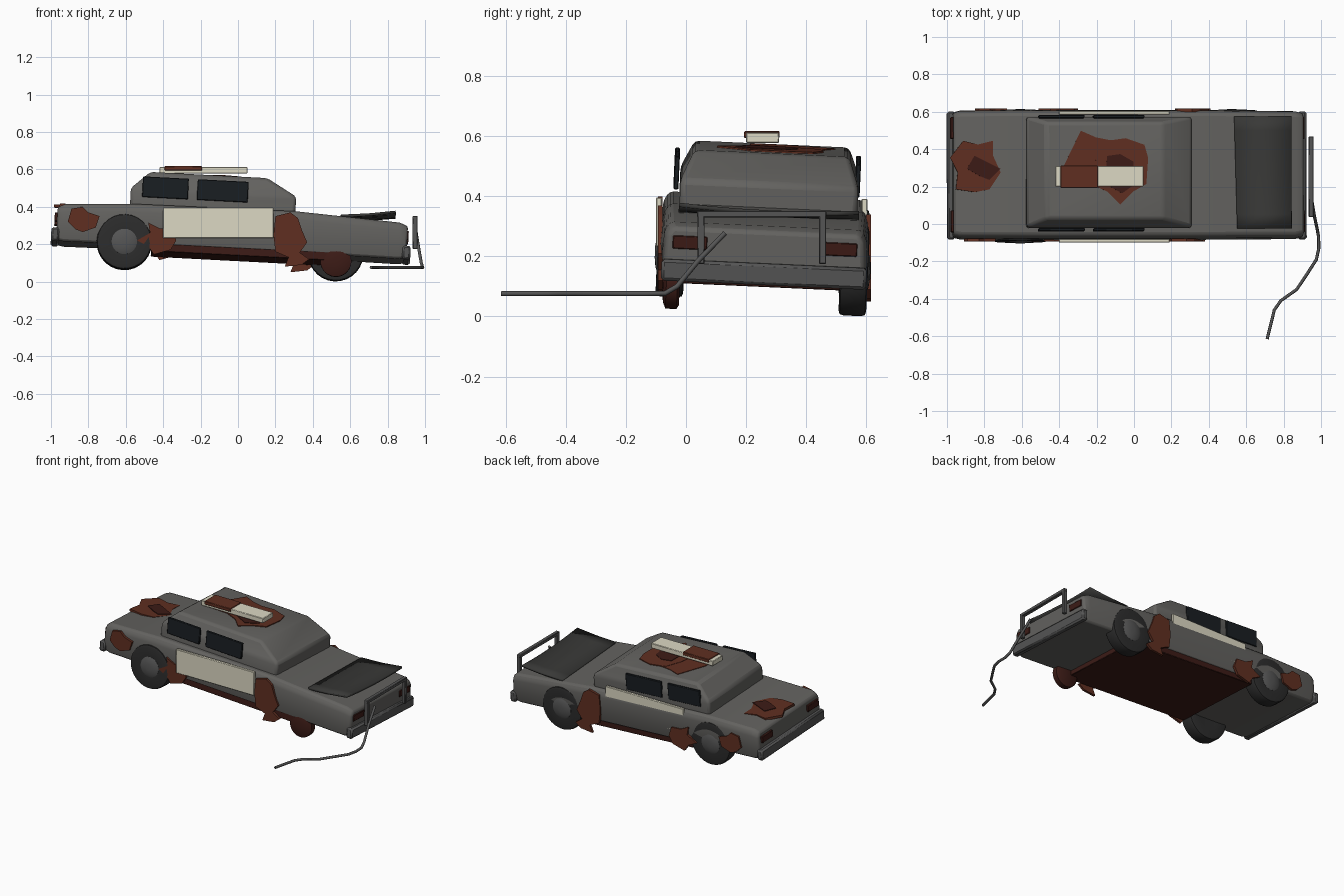
import bpy, bmesh, math
from mathutils import Matrix, Vector

if "Cube" in bpy.data.objects:
    bpy.data.objects.remove(bpy.data.objects["Cube"])

PIVOT = Vector((0, 0.262, 0.25))
# the wreck leans nose-down and toward its far side
TILT = (Matrix.Translation(PIVOT) @ Matrix.Rotation(math.radians(3), 4, 'Y')
        @ Matrix.Rotation(math.radians(-2.6), 4, 'X') @ Matrix.Translation(-PIVOT))
FLAT = Matrix.Identity(4)
CY = 0.262


def mat(name, r, g, b):
    m = bpy.data.materials.new(name)
    m.diffuse_color = (r, g, b, 1)
    m.use_nodes = True
    m.node_tree.nodes["Principled BSDF"].inputs["Base Color"].default_value = m.diffuse_color
    return m


PAINT = mat("faded_paint", 0.125, 0.122, 0.115)
TRIM = mat("trim", 0.09, 0.09, 0.09)
HOOD = mat("dark_panel", 0.04, 0.04, 0.038)
TYRE = mat("rubber", 0.025, 0.025, 0.025)
GLASS = mat("glass", 0.01, 0.013, 0.016)
RUST = mat("rust", 0.115, 0.028, 0.015)
DARK_RUST = mat("dark_rust", 0.045, 0.011, 0.008)
CREAM = mat("cream", 0.72, 0.69, 0.55)


def finish(name, bm, material, tilt=TILT, bevel=0, segs=2, smooth=True):
    bmesh.ops.recalc_face_normals(bm, faces=bm.faces)
    me = bpy.data.meshes.new(name)
    bm.to_mesh(me)
    bm.free()
    ob = bpy.data.objects.new(name, me)
    bpy.context.collection.objects.link(ob)
    me.materials.append(material)
    me.transform(tilt)
    if bevel:
        b = ob.modifiers.new("bevel", 'BEVEL')
        b.width, b.segments, b.limit_method = bevel, segs, 'ANGLE'
        b.angle_limit = math.radians(20)
    if smooth:
        bpy.ops.object.select_all(action='DESELECT')
        ob.select_set(True)
        bpy.context.view_layer.objects.active = ob
        bpy.ops.object.shade_smooth_by_angle(angle=math.radians(35))
    return ob


def box(name, x, y, z, material, tilt=TILT, bevel=0.003):
    bm = bmesh.new()
    bmesh.ops.create_cube(bm, size=1)
    for v in bm.verts:
        v.co = [(a + b) / 2 + c * (b - a) for (a, b), c in zip((x, y, z), v.co)]
    return finish(name, bm, material, tilt, bevel, 1)


def loft(name, rings, material, bevel, tilt=TILT):
    bm = bmesh.new()
    rows = [[bm.verts.new(p) for p in r] for r in rings]
    n = len(rows[0])
    for a, b in zip(rows, rows[1:]):
        for i in range(n):
            bm.faces.new((a[i], a[(i + 1) % n], b[(i + 1) % n], b[i]))
    bm.faces.new(rows[0])
    bm.faces.new(rows[-1])
    return finish(name, bm, material, tilt, bevel)


def patch(name, pts, axis, low, high, material, tilt=FLAT):
    """Thin jagged plate: axis 1 = on a side, axis 2 = lying on top."""
    def p3(p, d):
        return (p[0], d, p[1]) if axis == 1 else (p[0], p[1], d)
    bm = bmesh.new()
    a, b = ([bm.verts.new(p3(p, d)) for p in pts] for d in (low, high))
    n = len(pts)
    for i in range(n):
        bm.faces.new((a[i], a[(i + 1) % n], b[(i + 1) % n], b[i]))
    bm.faces.new(a)
    bm.faces.new(b)
    return finish(name, bm, material, tilt, smooth=False)


def turned(name, x, y, z, profile, material, sides=28):
    """Spin a (radius, y offset) profile about the axle."""
    rings = [[(x + r * math.cos(2 * math.pi * k / sides), y + d,
               z + r * math.sin(2 * math.pi * k / sides)) for k in range(sides)]
             for r, d in profile]
    return loft(name, rings, material, 0)


# body shell: stations along x with half width, bottom and top
half = [(0.95, 0), (1, 0.4), (0.985, 0.85), (0.93, 1)]
section = half + [(-w, h) for w, h in reversed(half)]
stations = [(-0.97, 0.335, 0.16, 0.335), (-0.93, 0.345, 0.152, 0.352), (-0.58, 0.347, 0.155, 0.372),
            (0.3, 0.347, 0.157, 0.378), (0.86, 0.342, 0.152, 0.347), (0.905, 0.332, 0.16, 0.33)]
loft("body", [[(x, CY + w * s, zb + (zt - zb) * h) for s, h in section]
              for x, w, zb, zt in stations], PAINT, 0.012)

# cabin: vertical base, sloping upper part
cabin = [(-0.585, 0.3, -0.028, 0.565, 0.35), (-0.585, 0.3, -0.028, 0.565, 0.458),
         (-0.485, 0.14, 0.015, 0.53, 0.551)]
loft("cabin", [[(a, c, z), (b, c, z), (b, d, z), (a, d, z)] for a, b, c, d, z in cabin], PAINT, 0.016)

# rusted floor and sills
box("rusty_floor", (-0.46, 0.5), (-0.068, 0.59), (0.124, 0.18), DARK_RUST)

# bumpers and lamps at both ends
for end, x0, x1, lx in (("front", 0.882, 0.926, 0.905), ("rear", -0.998, -0.955, -0.972)):
    box(end + "_bumper", (x0, x1), (-0.08, 0.604), (0.152, 0.224), TRIM, bevel=0.01)
    for i, y in enumerate((0.014, 0.514)):
        box(f"{end}_lamp_{i}", (lx - 0.012, lx + 0.006), (y - 0.06, y + 0.055), (0.26, 0.304), DARK_RUST)

# side windows
for side, y in (("near", -0.041), ("far", 0.563)):
    for i, (x0, x1) in enumerate(((-0.523, -0.278), (-0.23, 0.042))):
        box(f"{side}_window_{i}", (x0, x1), (y - 0.008, y + 0.008), (0.412, 0.522), GLASS)

# sprung hood panel, sagging in the middle
bm = bmesh.new()
ny = 8
grid = []
for j in range(ny + 1):
    t = j / ny
    sag = 4 * t * (1 - t)
    grid.append([bm.verts.new((x, -0.03 + 0.6 * t, z - sag * s)) for x, z, s in
                 ((0.545 - 0.015 * t, 0.374, 0), (0.69, 0.388, 0.005), (0.835, 0.41, 0.012))])
for a, b in zip(grid, grid[1:]):
    for i in range(2):
        bm.faces.new((a[i], a[i + 1], b[i + 1], b[i]))
hood = finish("hood_panel", bm, HOOD)
hood.modifiers.new("thickness", 'SOLIDIFY').thickness = 0.014

# cream door panels, the far one half sunk into the bodywork
box("near_door_panel", (-0.402, 0.19), (-0.1, -0.08), (0.233, 0.396), CREAM, FLAT)
box("far_door_panel", (-0.402, 0.19), (0.585, 0.605), (0.225, 0.392), CREAM, FLAT)

# wheels: three with tyres, one bare rusty hub
tyre = [(0.07, -0.042), (0.132, -0.046), (0.144, -0.042), (0.148, -0.03),
        (0.148, 0.03), (0.144, 0.042), (0.132, 0.046), (0.07, 0.042)]
for name, x, y, z, s in (("rear_near", -0.605, -0.046, 0.167, -1), ("rear_far", -0.605, 0.563, 0.192, 1),
                         ("front_far", 0.527, 0.563, 0.191, 1)):
    turned(name + "_tyre", x, y, z, tyre, TYRE)
    turned(name + "_hub", x, y, z, [(0.069, 0), (0.068, s * 0.043), (0.052, s * 0.05), (0.02, s * 0.054)], TRIM)
turned("bare_hub", 0.53, -0.045, 0.122,
       [(0.07, 0.03), (0.083, 0.022), (0.083, -0.015), (0.06, -0.024), (0.02, -0.028)], DARK_RUST)

# roof light bar with a broken, rusted half
box("light_bar", (-0.42, 0.05), (0.2, 0.31), (0.578, 0.612), CREAM, FLAT)
box("light_bar_rust", (-0.392, -0.192), (0.193, 0.312), (0.594, 0.617), RUST, FLAT)

# side rust, repeated on both flanks
arch = [(-0.48, 0.315), (-0.42, 0.285), (-0.35, 0.28), (-0.33, 0.22), (-0.36, 0.17),
        (-0.45, 0.145), (-0.48, 0.19), (-0.54, 0.22), (-0.47, 0.26)]
door_edge = [(0.2, 0.35), (0.28, 0.37), (0.32, 0.34), (0.34, 0.28), (0.37, 0.21), (0.33, 0.155),
             (0.38, 0.12), (0.34, 0.09), (0.25, 0.08), (0.27, 0.13), (0.2, 0.16), (0.19, 0.25)]
quarter = [(-0.89, 0.39), (-0.83, 0.4), (-0.8, 0.37), (-0.74, 0.35), (-0.76, 0.29), (-0.83, 0.265),
           (-0.87, 0.28), (-0.91, 0.32)]
for nm, pts, dx, dz in (("arch", arch, 0.03, -0.03), ("door_edge", door_edge, 0.03, -0.03),
                        ("quarter", quarter, 0.06, -0.07)):
    patch(f"near_{nm}_rust", pts, 1, -0.094, -0.078, RUST)
    patch(f"far_{nm}_rust", [(x + dx, z + dz) for x, z in pts], 1, 0.6, 0.617, RUST)

# rust on roof and trunk, with darker eaten-through centres
roof_a = [(-0.3, 0.485), (-0.22, 0.45), (-0.12, 0.43), (-0.13, 0.33), (-0.2, 0.2), (-0.38, 0.2), (-0.39, 0.3)]
roof_b = [(-0.17, 0.43), (-0.06, 0.445), (0.04, 0.41), (0.06, 0.34), (0.05, 0.2), (-0.02, 0.16),
          (-0.09, 0.09), (-0.16, 0.16), (-0.25, 0.2), (-0.22, 0.33)]
roof_hole = [(-0.16, 0.35), (-0.09, 0.36), (-0.02, 0.32), (-0.01, 0.2), (-0.08, 0.15), (-0.17, 0.2)]
trunk = [(-0.92, 0.44), (-0.84, 0.42), (-0.76, 0.44), (-0.76, 0.36), (-0.72, 0.27), (-0.78, 0.18),
         (-0.86, 0.165), (-0.96, 0.18), (-0.95, 0.27), (-0.99, 0.35)]
trunk_hole = [(-0.86, 0.36), (-0.8, 0.33), (-0.72, 0.29), (-0.78, 0.23), (-0.83, 0.25), (-0.9, 0.29)]
patch("roof_rust_a", roof_a, 2, 0.54, 0.555, RUST, TILT)
patch("roof_rust_b", roof_b, 2, 0.54, 0.557, RUST, TILT)
patch("roof_hole", roof_hole, 2, 0.545, 0.56, DARK_RUST, TILT)
patch("trunk_rust", trunk, 2, 0.348, 0.364, RUST, TILT)
patch("trunk_hole", trunk_hole, 2, 0.35, 0.368, DARK_RUST, TILT)

# push bar
for i, y in enumerate((0.05, 0.455)):
    box(f"push_bar_post_{i}", (0.934, 0.96), (y - 0.012, y + 0.012), (0.175, 0.35), TRIM, FLAT)
box("push_bar_top", (0.934, 0.96), (0.037, 0.468), (0.33, 0.352), TRIM, FLAT)

# loose cable trailing on the ground
cu = bpy.data.curves.new("cable", 'CURVE')
cu.dimensions, cu.bevel_depth, cu.bevel_resolution, cu.use_fill_caps = '3D', 0.0085, 2, True
path = [(0.95, 0.13, 0.278), (0.965, 0.04, 0.185), (0.98, -0.03, 0.1), (0.987, -0.07, 0.077),
        (0.988, -0.13, 0.076), (0.975, -0.19, 0.076), (0.93, -0.26, 0.076), (0.87, -0.35, 0.076),
        (0.785, -0.41, 0.076), (0.75, -0.46, 0.076), (0.733, -0.53, 0.076), (0.712, -0.615, 0.076)]
sp = cu.splines.new('POLY')
sp.points.add(len(path) - 1)
for p, co in zip(sp.points, path):
    p.co = (*co, 1)
cu.materials.append(TRIM)
bpy.context.collection.objects.link(bpy.data.objects.new("cable", cu))
